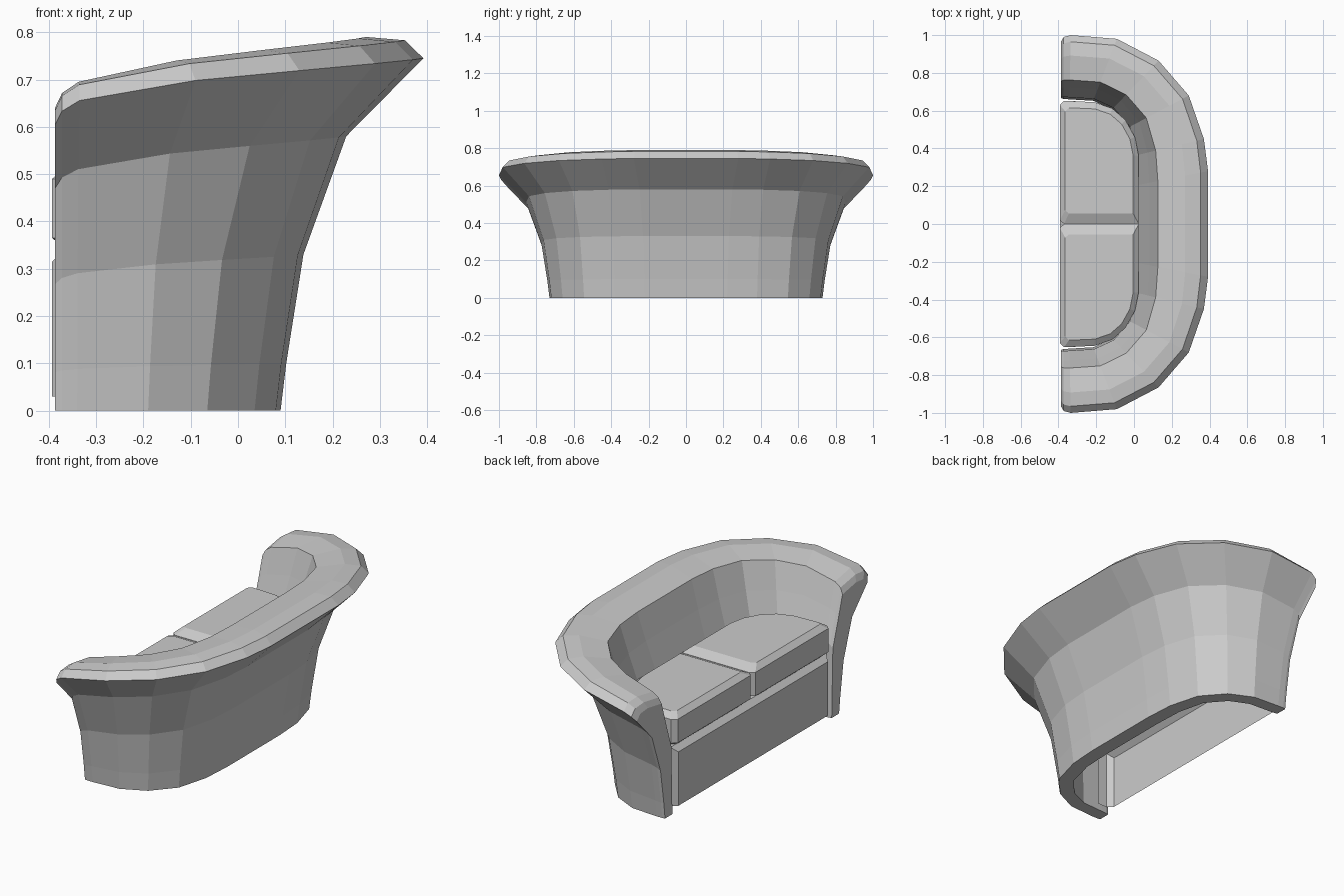
import bpy, bmesh

if "Cube" in bpy.data.objects:
    bpy.data.objects.remove(bpy.data.objects["Cube"])


def loft(name, rings, closed, caps=()):
    """Bridge equal-length rings of points with quads, and cap chosen rings."""
    bm = bmesh.new()
    vs = [[bm.verts.new(p) for p in r] for r in rings]
    n = len(vs[0])
    for a, b in zip(vs, vs[1:]):
        for i in range(n if closed else n - 1):
            j = (i + 1) % n
            bm.faces.new((a[i], a[j], b[j], b[i]))
    for c in caps:
        bm.faces.new(vs[c])
    bmesh.ops.recalc_face_normals(bm, faces=bm.faces)
    me = bpy.data.meshes.new(name)
    bm.to_mesh(me)
    bm.free()
    ob = bpy.data.objects.new(name, me)
    bpy.context.collection.objects.link(ob)
    return ob


# Curved back and arms: half plans of the foot and the rim, plus height factor
foot = [(-.387, .728), (-.372, .73), (-.34, .73), (-.19, .72),
        (-.065, .66), (.035, .545), (.08, .38), (.09, .22)]
rim = [(-.387, .965), (-.372, .99), (-.335, 1.0), (-.09, .98),
       (.13, .865), (.29, .68), (.37, .45), (.392, .28)]
height = [.81, .85, .88, .937, .965, .985, .996, 1.0]
# Cross-section: (blend from foot to rim, height at the back)
section = [(0, 0), (.04, .10), (.16, .33), (.46, .58), (1, .745), (.87, .783),
           (.6, .79), (.12, .765), (-.03, .62), (-.22, .45), (-.26, 0)]

half = []
for (fx, fy), (rx, ry), h in zip(foot, rim, height):
    half.append([(fx + (rx - fx) * t, fy + (ry - fy) * t, z * h)
                 for t, z in section])
mirrored = [[(x, -y, z) for x, y, z in r] for r in reversed(half)]
loft("back_and_arms", half + mirrored, True, (0, -1))

# Two seat cushions with chamfered top and bottom edges
outline = [(-.37, .001), (.025, .001), (.025, .36), (.005, .46), (-.045, .55),
           (-.115, .612), (-.21, .645), (-.37, .652), (-.393, .63), (-.393, .02)]
cx, cy = -.187, .39
for side, label in ((1, "left"), (-1, "right")):
    rings = []
    for s, z in ((.86, .34), (1, .365), (1, .49), (.86, .515)):
        rings.append([(cx + (x - cx) * s, side * (cy + (y - cy) * s), z)
                      for x, y in outline])
    loft("seat_cushion_" + label, rings, True, (0, -1))

# Front panel below the seat, open at the back and bottom
panel = []
for x, w, top in ((-.393, .625, .315), (-.365, .652, .342), (-.31, .652, .342)):
    panel.append([(x, -w, .03), (x, -w, top), (x, w, top), (x, w, .03)])
loft("front_panel", panel, False, (0,))
